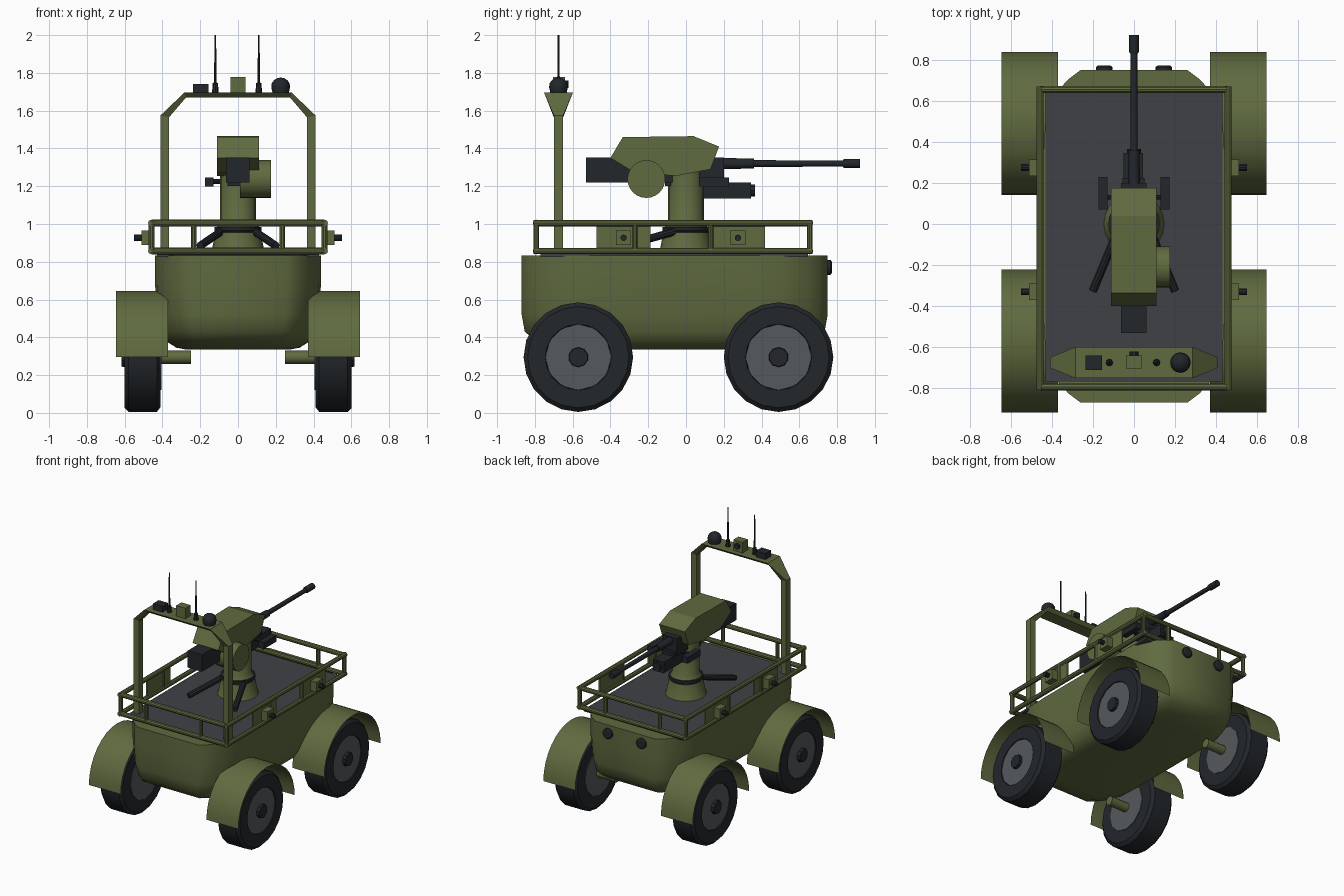
import bpy, bmesh, math
from mathutils import Vector

if "Cube" in bpy.data.objects:
    bpy.data.objects.remove(bpy.data.objects["Cube"])

def mat(name, c):
    m = bpy.data.materials.new(name)
    m.diffuse_color = (*c, 1)
    m.use_nodes = True
    m.node_tree.nodes["Principled BSDF"].inputs["Base Color"].default_value = m.diffuse_color
    return m

GREEN = mat("olive", (0.115, 0.145, 0.05))
DARK = mat("dark", (0.016, 0.02, 0.024))
DECK = mat("deck_grey", (0.05, 0.053, 0.06))
RIM = mat("rim_grey", (0.09, 0.1, 0.11))

def make(name, verts, faces, m, smooth=None):
    me = bpy.data.meshes.new(name)
    me.from_pydata(verts, [], faces)
    bm = bmesh.new()
    bm.from_mesh(me)
    bmesh.ops.recalc_face_normals(bm, faces=bm.faces)
    bm.to_mesh(me)
    bm.free()
    ob = bpy.data.objects.new(name, me)
    bpy.context.collection.objects.link(ob)
    me.materials.append(m)
    if smooth:
        bpy.ops.object.select_all(action='DESELECT')
        ob.select_set(True)
        bpy.context.view_layer.objects.active = ob
        bpy.ops.object.shade_smooth_by_angle(angle=math.radians(smooth))
    return ob

def loft(name, rings, m, smooth=None, caps=True, closed=True):
    n = len(rings[0])
    verts = [v for r in rings for v in r]
    faces = [(i*n+j, i*n+(j+1) % n, (i+1)*n+(j+1) % n, (i+1)*n+j)
             for i in range(len(rings)-1) for j in range(n if closed else n-1)]
    if caps:
        faces += [tuple(range(n)), tuple(range((len(rings)-1)*n, len(rings)*n))]
    return make(name, verts, faces, m, smooth)

def box(name, x, y, z, m):
    return loft(name, [[(x[0], y[0], k), (x[1], y[0], k), (x[1], y[1], k), (x[0], y[1], k)] for k in z], m)

def turned(name, origin, axis, prof, m, n=16, smooth=35):
    """Revolve (distance, radius) pairs about an axis."""
    o = Vector(origin)
    q = Vector((0, 0, 1)).rotation_difference(Vector(axis).normalized())
    rings = [[tuple(o + q @ Vector((r*math.cos(2*math.pi*j/n), r*math.sin(2*math.pi*j/n), d)))
              for j in range(n)] for d, r in prof]
    return loft(name, rings, m, smooth)

def rod(name, a, b, r, m, n=10):
    d = Vector(b) - Vector(a)
    return turned(name, a, d, [(0, r), (d.length, r)], m, n)

# Boat-shaped hull
CY = -0.06
quarter = [(0.44, 0.0), (0.44, 0.42), (0.43, 0.58), (0.37, 0.71), (0.32, 0.765), (0.26, 0.81)]
q2 = quarter + [(-x, y) for x, y in reversed(quarter)]
outline = q2 + [(x, -y) for x, y in reversed(q2) if y > 0]
levels = [(0.335, 0.62, 0.70), (0.345, 0.74, 0.8), (0.375, 0.85, 0.9), (0.43, 0.92, 0.98),
          (0.52, 0.96, 1), (0.68, 1, 1), (0.833, 1, 1)]
loft("hull", [[(x*sx, CY + y*sy, z) for x, y in outline] for z, sx, sy in levels], GREEN, 40)
box("deck", (-0.43, 0.43), (-0.77, 0.645), (0.825, 0.84), DECK)
for x in (-0.145, 0.145):
    turned("headlight", (x, 0.73, 0.77), (0, 1, 0), [(0, 0.04), (0.035, 0.04), (0.042, 0.03)], DARK)

# Wheels and sheet fenders
for s in (-1, 1):
    for y in (-0.57, 0.49):
        o, ax = (0, y, 0.295), (s, 0, 0)
        turned("tyre", o, ax, [(0.41, 0.2), (0.41, 0.265), (0.43, 0.29), (0.58, 0.29),
                               (0.602, 0.268), (0.602, 0.175), (0.585, 0.17)], DARK, 20)
        turned("rim", o, ax, [(0.405, 0.175), (0.596, 0.175)], RIM, 12)
        turned("hub", o, ax, [(0.58, 0.055), (0.618, 0.05)], DARK, 10)
        turned("axle", o, ax, [(0.25, 0.035), (0.41, 0.035)], GREEN, 12)
        arc = [(y + 0.348*math.cos(math.pi*k/16), 0.297 + 0.348*math.sin(math.pi*k/16)) for k in range(17)]
        loft("fender", [[(s*x, a, b) for a, b in arc] for x in (0.37, 0.645)], GREEN, 40, False, False)

# Guard rail with posts
RX, Y0, Y1 = 0.458, -0.793, 0.655
for z in (0.857, 1.005):
    for s in (-1, 1):
        rod("rail_side", (s*RX, Y0 - 0.015, z), (s*RX, Y1 + 0.015, z), 0.018, GREEN)
    for y in (Y0, Y1):
        rod("rail_end", (-RX, y, z), (RX, y, z), 0.018, GREEN)
posts = [(x, y) for y in (Y0, Y1) for x in (-RX, -0.235, 0.235, RX)]
posts += [(s*RX, y) for s in (-1, 1) for y in (-0.27, 0.13)]
for x, y in posts:
    rod("rail_post", (x, y, 0.85), (x, y, 1.005), 0.015, GREEN)

# Side sensors on the rails
for s in (-1, 1):
    for y in (-0.33, 0.275):
        box("sensor_plate", (s*0.45, s*0.462), (y-0.143, y+0.143), (0.865, 0.99), GREEN)
        box("sensor_box", (s*0.46, s*0.512), (y-0.04, y+0.04), (0.888, 0.966), GREEN)
        rod("sensor_knob", (s*0.51, y, 0.927), (s*0.55, y, 0.927), 0.017, DARK)

# Sensor arch: section swept over mirrored stations
half = [(0.41, 0.84, 0.365, 0.84, 0.025), (0.41, 1.575, 0.365, 1.565, 0.025), (0.285, 1.695, 0.275, 1.67, 0.076)]
stations = half + [(-a, b, -c, d, w) for a, b, c, d, w in reversed(half)]
AY = -0.675
loft("arch", [[(a, AY-w, b), (a, AY+w, b), (c, AY+min(w, 0.05), d), (c, AY-min(w, 0.05), d)]
              for a, b, c, d, w in stations], GREEN)
for x in (-0.12, 0.11):
    turned("antenna", (x, AY, 1.69), (0, 0, 1),
           [(0, 0.018), (0.055, 0.014), (0.06, 0.007), (0.31, 0.004)], DARK, 8)
box("arch_receiver", (-0.237, -0.155), (-0.71, -0.64), (1.69, 1.742), DARK)
box("arch_camera", (-0.04, 0.04), (-0.705, -0.64), (1.69, 1.777), GREEN)
rod("camera_lens", (0, -0.645, 1.74), (0, -0.622, 1.74), 0.022, DARK)
turned("arch_dome", (0.226, AY, 1.69), (0, 0, 1),
       [(0, 0.042), (0.035, 0.05)] + [(0.035 + 0.05*math.sin(t), 0.05*math.cos(t) + 0.001)
                                      for t in (0.4, 0.8, 1.2, 1.55)], DARK)

# Pedestal and struts
turned("pedestal", (0, 0, 0.835), (0, 0, 1), [(0, 0.15), (0.02, 0.14), (0.12, 0.12)], GREEN, 20)
turned("pedestal_ring", (0, 0, 0.955), (0, 0, 1), [(0, 0.115), (0.01, 0.125), (0.03, 0.125)], DARK, 20)
turned("pedestal_column", (0, 0, 0.98), (0, 0, 1), [(0, 0.115), (0.03, 0.094), (0.3, 0.094)], GREEN, 20)
for s in (-1, 1):
    rod("strut", (s*0.09, -0.06, 0.96), (s*0.2, -0.325, 0.885), 0.021, DARK)

# Turret body from its side profile
prof = [(-0.40, 1.35), (-0.335, 1.46), (0.04, 1.465), (0.175, 1.41), (0.13, 1.29), (-0.05, 1.255), (-0.27, 1.27)]
loft("turret_body", [[(x, y, z) for y, z in prof] for x in (-0.112, 0.11)], GREEN)
box("receiver", (-0.063, 0.06), (-0.53, 0.2), (1.22, 1.352), DARK)
turned("side_drum", (0.01, -0.21, 1.238), (1, 0, 0), [(0, 0.1), (0.165, 0.1)], GREEN, 24)
turned("barrel", (0, 0.18, 1.32), (0, 1, 0),
       [(0, 0.03), (0.18, 0.026), (0.18, 0.018), (0.65, 0.016), (0.65, 0.02), (0.66, 0.024), (0.74, 0.024)], DARK, 12)

# Sights under and beside the gun
box("cradle", (-0.055, 0.05), (-0.11, 0.225), (1.2, 1.247), DARK)
box("lower_sight", (-0.05, 0.045), (0.09, 0.345), (1.135, 1.22), DARK)
rod("lower_sight_lens", (0, 0.34, 1.178), (0, 0.365, 1.178), 0.034, DARK)
rod("side_sight_bar", (-0.14, 0.13, 1.225), (0.14, 0.13, 1.225), 0.012, DARK)
for s in (-1, 1):
    box("side_sight", (s*0.13, s*0.174), (0.07, 0.228), (1.198, 1.247), DARK)
